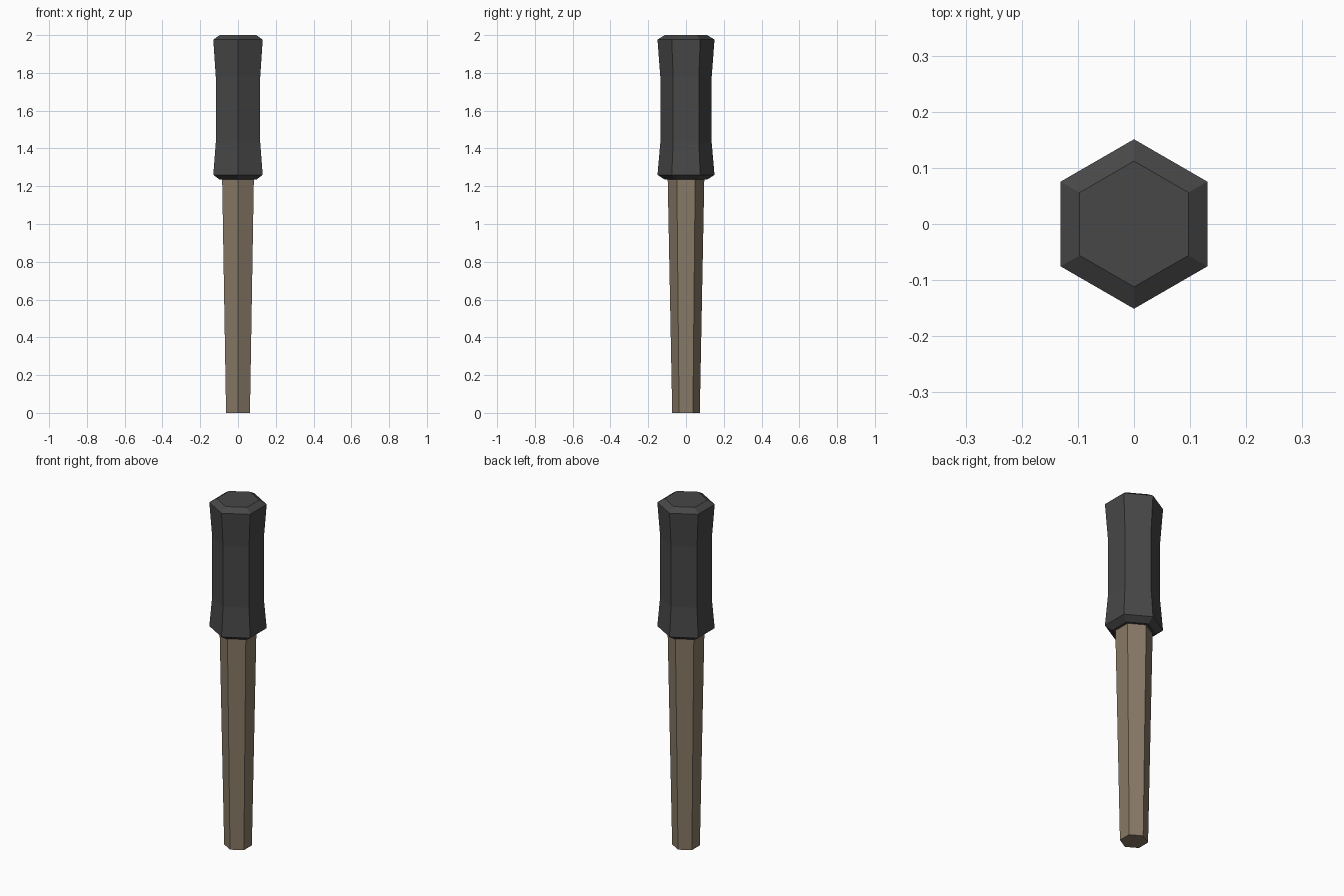
import bpy, bmesh, math

if "Cube" in bpy.data.objects:
    bpy.data.objects.remove(bpy.data.objects["Cube"])

SIDES = 6


def material(name, rgb):
    m = bpy.data.materials.new(name)
    m.diffuse_color = (*rgb, 1.0)
    m.use_nodes = True
    m.node_tree.nodes["Principled BSDF"].inputs["Base Color"].default_value = m.diffuse_color
    return m


def hex_loft(name, profile, mat):
    """Six-sided lathe through (radius, height) rings, with capped ends."""
    bm = bmesh.new()
    rings = []
    for r, z in profile:
        angles = [math.pi / 2 + i * math.tau / SIDES for i in range(SIDES)]
        rings.append([bm.verts.new((r * math.cos(a), r * math.sin(a), z)) for a in angles])
    for low, high in zip(rings, rings[1:]):
        for i in range(SIDES):
            j = (i + 1) % SIDES
            bm.faces.new((low[i], low[j], high[j], high[i]))
    bm.faces.new(rings[0][::-1])
    bm.faces.new(rings[-1])
    bmesh.ops.recalc_face_normals(bm, faces=bm.faces)
    mesh = bpy.data.meshes.new(name)
    bm.to_mesh(mesh)
    bm.free()
    mesh.materials.append(mat)
    obj = bpy.data.objects.new(name, mesh)
    bpy.context.collection.objects.link(obj)
    return obj


wood = material("weathered wood", (0.245, 0.192, 0.133))
iron = material("dark iron", (0.063, 0.063, 0.063))

# Tapered shaft, ending just inside the head
hex_loft("shaft", [(0.073, 0.0), (0.097, 1.245)], wood)

# Flared head with bevelled ends
hex_loft("head", [(0.112, 1.235), (0.151, 1.26), (0.136, 1.43),
                  (0.136, 1.78), (0.151, 1.976), (0.112, 2.0)], iron)
